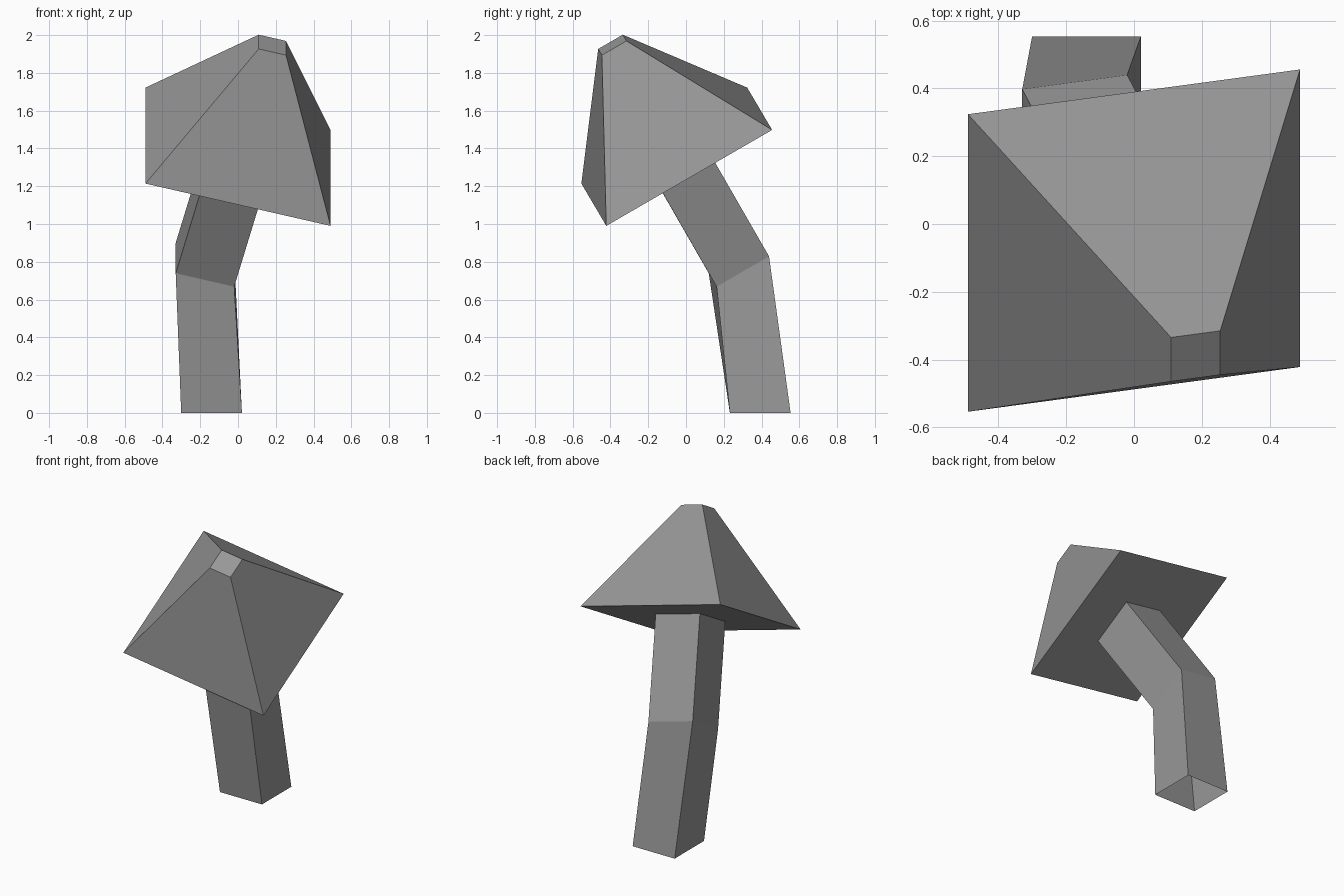
import bpy
from mathutils import Vector

cube = bpy.data.objects.get("Cube")
if cube:
    bpy.data.objects.remove(cube, do_unlink=True)

# One plain grey for the whole model
grey = bpy.data.materials.new("plain grey")
grey.use_nodes = True
colour = (0.31, 0.31, 0.31, 1)
grey.diffuse_color = colour
grey.node_tree.nodes["Principled BSDF"].inputs["Base Color"].default_value = colour

# Half-side axes of the cap's tilted base, and level axes for the ground
TILTED = (Vector((0.49, 0.066, -0.112)), Vector((0, 0.439, 0.254)))
LEVEL = (Vector((0.49, 0, 0)), Vector((0, 0.49, 0)))


def square(centre, axes, scale):
    """Four corners of a cross-section around its centre."""
    across, back = (axis * scale for axis in axes)
    centre = Vector(centre)
    return [centre - across - back, centre + across - back,
            centre + across + back, centre - across + back]


def loft(name, sections, close_start, close_end):
    """Join square cross-sections, listed from bottom to top."""
    verts = [corner for section in sections for corner in section]
    faces = []
    for start in range(0, len(verts) - 4, 4):
        for i in range(4):
            j = (i + 1) % 4
            faces.append((start + i, start + j, start + j + 4, start + i + 4))
    if close_start:
        faces.append((3, 2, 1, 0))
    if close_end:
        faces.append(tuple(range(len(verts) - 4, len(verts))))
    mesh = bpy.data.meshes.new(name)
    mesh.from_pydata(verts, [], faces)
    mesh.materials.append(grey)
    mesh.update()
    obj = bpy.data.objects.new(name, mesh)
    bpy.context.scene.collection.objects.link(obj)
    return obj


cap_centre = (0, -0.049, 1.356)

# Bent hollow stalk, open at the ground, meeting the cap's underside
loft("stalk", [
    square((-0.14, 0.393, 0), LEVEL, 0.328),
    square((-0.175, 0.28, 0.784), TILTED, 0.316),
    square(cap_centre, TILTED, 0.316),
], close_start=False, close_end=False)

# Tilted pyramid cap with a small flat tip
loft("cap", [
    square(cap_centre, TILTED, 1),
    square((0.182, -0.39, 1.948), TILTED, 0.148),
], close_start=True, close_end=True)
